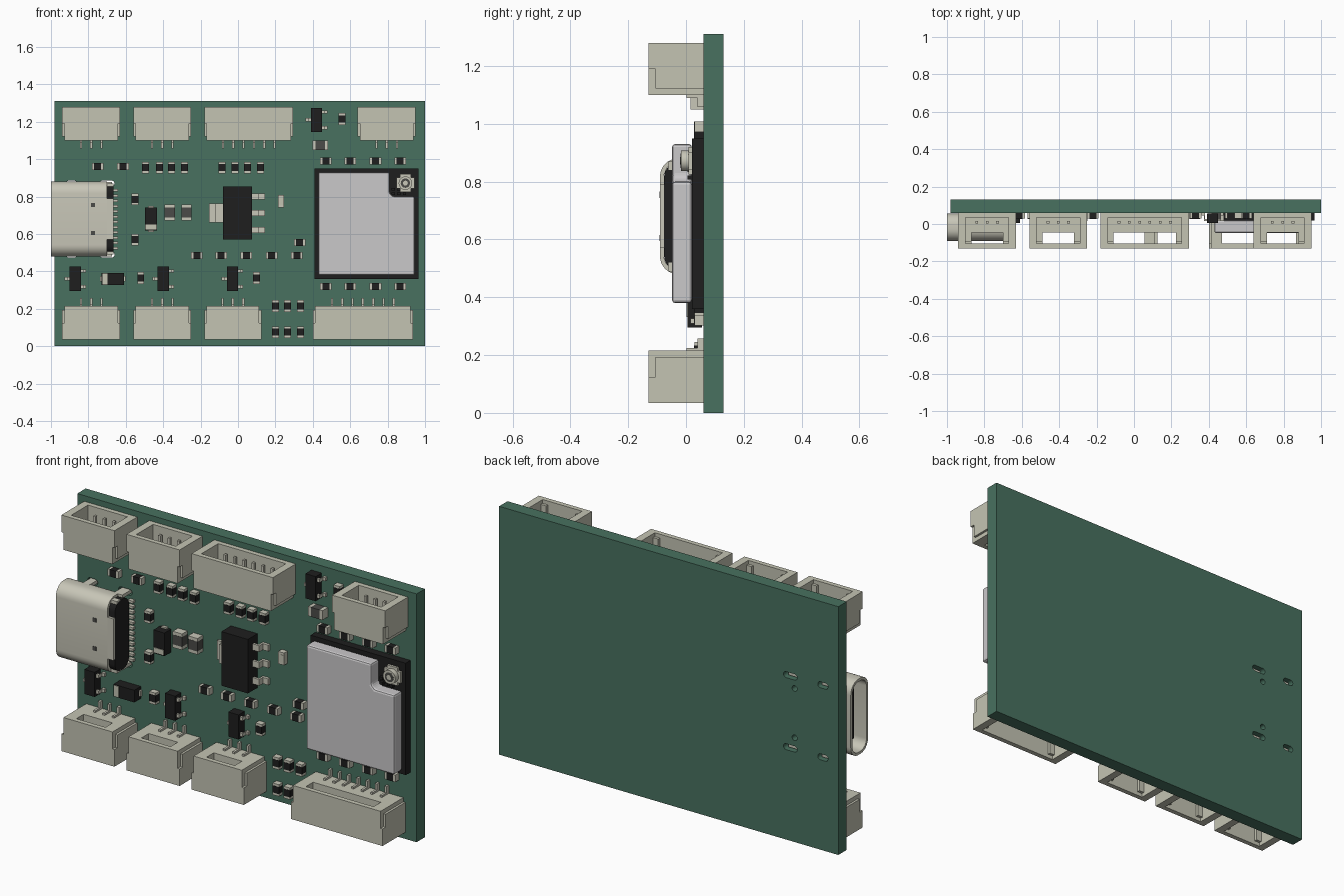
import bpy, bmesh, math

old = bpy.data.objects.get("Cube")
if old:
    bpy.data.objects.remove(old, do_unlink=True)

COLOURS = {
    "board_green": (0.065, 0.165, 0.115), "cream_plastic": (0.55, 0.55, 0.45),
    "tin": (0.58, 0.57, 0.48), "shield_silver": (0.59, 0.58, 0.59),
    "chip_black": (0.013, 0.013, 0.013), "ceramic_grey": (0.07, 0.07, 0.065),
}
NAMES = list(COLOURS)
GREEN, CREAM, TIN, SILVER, BLACK, GREY = range(len(NAMES))
MATS = []
for name, rgb in COLOURS.items():
    m = bpy.data.materials.new(name)
    m.use_nodes = True
    m.diffuse_color = (*rgb, 1)
    m.node_tree.nodes["Principled BSDF"].inputs["Base Color"].default_value = (*rgb, 1)
    MATS.append(m)

FACE = 0.06  # y of the board's front face


def prism(bm, pts, y0, y1, mat):
    """Extrude an outline in x, z from y0 to y1."""
    a = [bm.verts.new((x, y0, z)) for x, z in pts]
    b = [bm.verts.new((x, y1, z)) for x, z in pts]
    n = len(pts)
    faces = [bm.faces.new(a), bm.faces.new(b[::-1])]
    faces += [bm.faces.new((a[i], b[i], b[(i + 1) % n], a[(i + 1) % n])) for i in range(n)]
    for f in faces:
        f.material_index = mat


def box(bm, x0, x1, z0, z1, y0, y1, mat):
    prism(bm, [(x0, z0), (x1, z0), (x1, z1), (x0, z1)], y0, y1, mat)


def block(bm, x, z, w, h, y0, mat, y1=FACE):
    box(bm, x - w / 2, x + w / 2, z - h / 2, z + h / 2, y0, y1, mat)


def disc(x, z, r, n=24):
    return [(x + r * math.cos(i * math.tau / n), z + r * math.sin(i * math.tau / n)) for i in range(n)]


def slot(x, z, length, r):
    """Outline of a rounded slot along x."""
    return [(px + math.copysign(length / 2 - r, px - x), pz) for px, pz in disc(x + 1e-5, z, r, 18)]


def finish(name, bm, smooth=False):
    bmesh.ops.recalc_face_normals(bm, faces=bm.faces)
    me = bpy.data.meshes.new(name)
    bm.to_mesh(me)
    bm.free()
    for m in MATS:
        me.materials.append(m)
    ob = bpy.data.objects.new(name, me)
    bpy.context.collection.objects.link(ob)
    bpy.ops.object.select_all(action="DESELECT")
    ob.select_set(True)
    bpy.context.view_layer.objects.active = ob
    if smooth:
        bpy.ops.object.shade_smooth_by_angle(angle=math.radians(35))
    return ob


# Socket mounting holes, cut through the board
bm = bmesh.new()
for s in (-1, 1):
    prism(bm, slot(-0.70, 0.68 + s * 0.19, 0.08, 0.016), 0, 0.2, GREEN)
    prism(bm, slot(-0.89, 0.68 + s * 0.19, 0.06, 0.016), 0, 0.2, GREEN)
    prism(bm, disc(-0.725, 0.68 + s * 0.13, 0.015), 0, 0.2, GREEN)
cutter = finish("hole_cutter", bm)
cutter.hide_render = True
bm = bmesh.new()
box(bm, -0.98, 1.0, 0, 1.31, FACE, 0.13, GREEN)
board = finish("circuit_board", bm)
mod = board.modifiers.new("holes", "BOOLEAN")
mod.object = cutter
mod.solver = "EXACT"
bpy.ops.object.modifier_apply(modifier="holes")
bpy.data.objects.remove(cutter, do_unlink=True)


# Wire connectors, open towards the board edge
def connector(name, x0, x1, edge, d, pins):
    bm = bmesh.new()
    c, h = (x0 + x1) / 2, (x1 - x0) / 2

    def part(a, b, v0, v1, y0, y1, mat=CREAM):
        box(bm, c + a, c + b, *sorted((edge + d * v0, edge + d * v1)), y0, y1, mat)

    e = h - 0.012
    part(-e, e, 0, 0.18, 0.035, FACE)
    part(-e, e, 0, 0.18, -0.13, -0.105)
    part(-e, e, 0.145, 0.18, -0.045, 0.035)
    for s in (-1, 1):
        def side(a, b, *r):
            part(*sorted((s * a, s * b)), *r)
        side(h - 0.04, e, 0, 0.18, -0.105, 0.035)
        side(h - 0.07, h - 0.04, 0.145, 0.18, -0.105, -0.045)
        side(h - 0.07, h - 0.04, 0.02, 0.145, -0.105, -0.09)
        side(e, h, 0, 0.09, -0.13, FACE)
        side(e, h, 0.09, 0.158, -0.105, FACE)
    for i in range(pins):
        p = (i - (pins - 1) / 2) * 0.055
        part(p - 0.007, p + 0.007, 0.03, 0.145, 0.002, 0.016, TIN)
        part(p - 0.006, p + 0.006, 0.18, 0.19, 0.002, FACE, TIN)
        part(p - 0.006, p + 0.006, 0.19, 0.222, 0.04, FACE, TIN)
    finish(name, bm)


TOP = [(-0.94, -0.63, 3), (-0.56, -0.25, 3), (-0.18, 0.295, 6), (0.64, 0.95, 3)]
BOTTOM = [(-0.94, -0.63, 3), (-0.56, -0.25, 3), (-0.18, 0.125, 3), (0.40, 0.935, 7)]
for i, (a, b, n) in enumerate(TOP):
    connector(f"upper_connector_{i + 1}", a, b, 1.28, -1, n)
for i, (a, b, n) in enumerate(BOTTOM):
    connector(f"lower_connector_{i + 1}", a, b, 0.035, 1, n)


# Power socket: hollow rounded shell along x
def rounded(x, inset):
    hy, hz, r = 0.0725 - inset, 0.20 - inset, 0.062 - inset
    out = []
    for q, (sy, sz) in enumerate([(1, 1), (-1, 1), (-1, -1), (1, -1)]):
        for k in range(9):
            t = (q + k / 8) * math.pi / 2
            out.append((x, -0.0175 + sy * (hy - r) + r * math.cos(t),
                        0.68 + sz * (hz - r) + r * math.sin(t)))
    return out


bm = bmesh.new()
loops = [[bm.verts.new(p) for p in rounded(x, i)]
         for x, i in [(-1, 0), (-0.70, 0), (-0.70, 0.014), (-1, 0.014)]]
for j in range(4):
    a, b = loops[j], loops[(j + 1) % 4]
    for i in range(len(a)):
        k = (i + 1) % len(a)
        bm.faces.new((a[i], a[k], b[k], b[i])).material_index = TIN
box(bm, -0.70, -0.665, 0.57, 0.79, -0.09, -0.076, TIN)
for s in (-1, 1):
    z = 0.68 + s * 0.19
    block(bm, -0.70, z, 0.05, 0.018, 0.0, TIN, 0.11)
    block(bm, -0.89, z, 0.04, 0.018, 0.0, TIN, 0.11)
    block(bm, -0.69, 0.68 + s * 0.175, 0.05, 0.03, -0.06, TIN, -0.03)
    block(bm, -0.775, 0.68 + s * 0.075, 0.022, 0.022, -0.0915, GREY, -0.0895)
finish("power_socket_shell", bm, True)

bm = bmesh.new()
loops = [[bm.verts.new(p) for p in rounded(x, 0.0145)] for x in (-0.80, -0.665)]
for i in range(len(loops[0])):
    k = (i + 1) % len(loops[0])
    bm.faces.new((loops[0][i], loops[0][k], loops[1][k], loops[1][i]))
for loop in loops:
    bm.faces.new(loop)
for f in bm.faces:
    f.material_index = BLACK
box(bm, -0.96, -0.80, 0.55, 0.81, -0.03, 0.0, BLACK)
for i in range(12):
    block(bm, -0.657, 0.525 + i * 0.028, 0.03, 0.013, 0.04, TIN)
finish("power_socket_core", bm, True)

# Radio module with a notched shield and a coaxial jack
bm = bmesh.new()
box(bm, 0.41, 0.965, 0.36, 0.95, 0.02, FACE, BLACK)
for i in range(5):
    block(bm, 0.83 + i % 3 * 0.03, 0.815 + i // 3 * 0.025, 0.018, 0.014, 0.005, BLACK, 0.02)
finish("radio_module_base", bm)
bm = bmesh.new()
prism(bm, [(0.43, 0.38), (0.945, 0.38), (0.945, 0.80), (0.83, 0.80), (0.81, 0.82),
           (0.81, 0.93), (0.43, 0.93)], -0.048, 0.02, SILVER)
shield = finish("radio_shield", bm)
bev = shield.modifiers.new("soft_edges", "BEVEL")
bev.width, bev.segments = 0.01, 2
bm = bmesh.new()
block(bm, 0.895, 0.872, 0.095, 0.06, 0.008, TIN, 0.02)
block(bm, 0.895, 0.872, 0.06, 0.095, 0.008, TIN, 0.02)
for r, y, mat in [(0.036, -0.018, TIN), (0.025, -0.019, GREY), (0.013, -0.021, TIN)]:
    prism(bm, disc(0.895, 0.872, r), y, 0.008, mat)
finish("coaxial_jack", bm, True)


# Leaded chips: a body with stepped leads
def lead(bm, x, s, z, reach, h):
    box(bm, *sorted((x, x + s * reach * 0.55)), z - h / 2, z + h / 2, 0.015, 0.028, TIN)
    box(bm, *sorted((x + s * reach * 0.4, x + s * reach * 0.55)), z - h / 2, z + h / 2, 0.015, FACE, TIN)
    box(bm, *sorted((x + s * reach * 0.4, x + s * reach)), z - h / 2, z + h / 2, 0.045, FACE, TIN)


bm = bmesh.new()
box(bm, -0.08, 0.075, 0.57, 0.855, -0.025, 0.055, BLACK)
lead(bm, -0.08, -1, 0.712, 0.075, 0.10)
for z in (0.80, 0.712, 0.622):
    lead(bm, 0.075, 1, z, 0.07, 0.033)
finish("voltage_regulator", bm)

for i, (x, z) in enumerate([(0.42, 1.21), (-0.87, 0.36), (-0.40, 0.36), (-0.03, 0.36)]):
    bm = bmesh.new()
    block(bm, x, z, 0.06, 0.13, 0.005, BLACK, 0.055)
    lead(bm, x - 0.03, -1, z, 0.028, 0.018)
    for s in (-1, 1):
        lead(bm, x + 0.03, 1, z + s * 0.042, 0.028, 0.018)
    finish(f"transistor_{i + 1}", bm)


# Two-ended parts: a body with a cap on each end
def chip(name, x, z, length, width, upright, body=BLACK, y0=0.028):
    bm = bmesh.new()

    def seg(off, l, w, y, mat):
        if upright:
            block(bm, x, z + off, w, l, y, mat)
        else:
            block(bm, x + off, z, l, w, y, mat)

    cap = length * 0.2
    seg(0, length - 2 * cap, width, y0, body)
    for s in (-1, 1):
        seg(s * (length - cap) / 2, cap, width, y0 + 0.001, TIN)
    finish(name, bm)


FLAT = [(x, z) for z in (0.99, 0.32) for x in (0.47, 0.60, 0.735, 0.867)]
FLAT += [(x, 0.485) for x in (-0.22, -0.09, 0.045, 0.18, 0.315)]
FLAT += [(-0.75, 0.96), (-0.615, 0.96), (0.33, 0.555)]
UPRIGHT = [(x, 0.955) for x in (-0.495, -0.42, -0.355, -0.285, -0.085, -0.015, 0.05, 0.12)]
UPRIGHT += [(x, z) for z in (0.215, 0.075) for x in (0.2, 0.265, 0.335)]
UPRIGHT += [(0.555, 1.215), (-0.55, 0.785), (-0.55, 0.57), (-0.52, 0.365), (0.10, 0.365)]
for i, (x, z) in enumerate(FLAT):
    chip(f"flat_resistor_{i + 1}", x, z, 0.062, 0.037, False)
for i, (x, z) in enumerate(UPRIGHT):
    chip(f"upright_resistor_{i + 1}", x, z, 0.062, 0.037, True)
chip("capacitor_1", -0.365, 0.715, 0.085, 0.055, True, GREY, 0.015)
chip("capacitor_2", -0.275, 0.715, 0.085, 0.055, True, GREY, 0.015)
chip("capacitor_3", 0.44, 1.075, 0.085, 0.05, False, GREY, 0.015)
chip("indicator_lamp", 0.23, 0.775, 0.065, 0.034, True, CREAM, 0.03)

# Diodes with a pale band near one end
for name, x, z, upright in [("diode_1", -0.465, 0.68, True), ("diode_2", -0.67, 0.36, False)]:
    bm = bmesh.new()
    for off, l, w, y, mat in [(0, 0.122, 0.064, 0.005, BLACK), (-0.042, 0.026, 0.058, 0.002, CREAM),
                              (0, 0.138, 0.03, 0.045, TIN)]:
        if upright:
            block(bm, x, z + off, w, l, y, mat)
        else:
            block(bm, x + off, z, l, w, y, mat)
    finish(name, bm)
